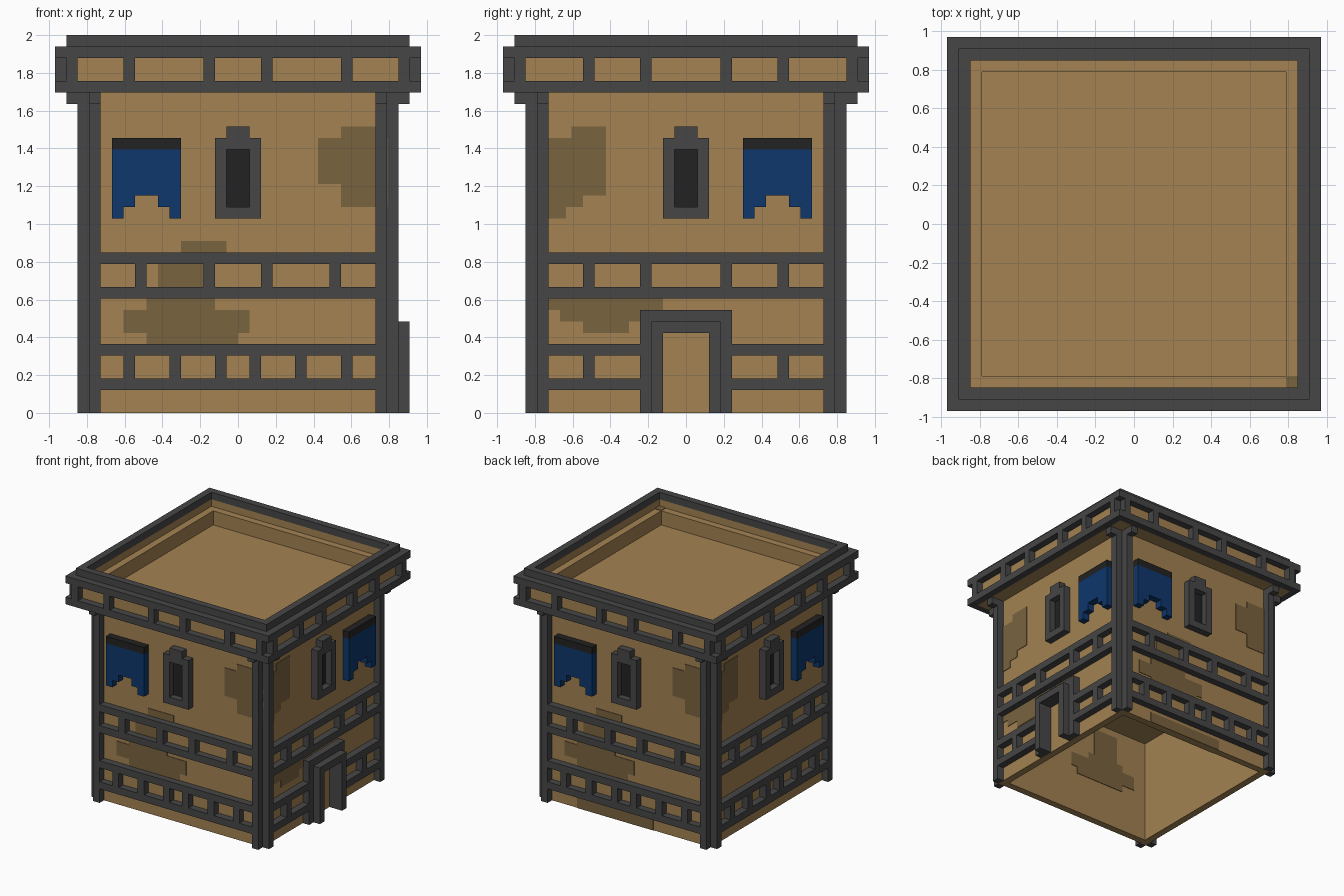
import bpy
import bmesh
import math
from mathutils import Matrix

if "Cube" in bpy.data.objects:
    bpy.data.objects.remove(bpy.data.objects["Cube"], do_unlink=True)

U = 2 / 33          # one block of the building grid
PLATE = 0.08        # thickness of painted plates, in blocks


def material(name, rgb):
    m = bpy.data.materials.new(name)
    m.use_nodes = True
    m.diffuse_color = (*rgb, 1)
    bsdf = m.node_tree.nodes["Principled BSDF"]
    bsdf.inputs["Base Color"].default_value = (*rgb, 1)
    bsdf.inputs["Roughness"].default_value = 0.9
    return m


TAN = material("tan_plaster", (0.367, 0.223, 0.084))
STAIN = material("stained_plaster", (0.195, 0.125, 0.051))
TIMBER = material("dark_timber", (0.061, 0.061, 0.061))
BLUE = material("blue_cloth", (0.0044, 0.038, 0.147))
BLACK = material("black", (0.016, 0.016, 0.016))


def build(name, mat, boxes, side=0):
    """Boxes are (a0, a1, z0, z1, d0, d1): along the side, height, distance out.
    Sides: 0 front, 1 left (+x), 2 back, 3 right (-x)."""
    bm = bmesh.new()
    rot = Matrix.Rotation(side * math.pi / 2, 4, 'Z')
    for a0, a1, z0, z1, d0, d1 in boxes:
        size = Matrix.Diagonal(((a1 - a0) * U, (d1 - d0) * U, (z1 - z0) * U, 1))
        centre = Matrix.Translation(((a0 + a1) * U / 2, -(d0 + d1) * U / 2, (z0 + z1) * U / 2))
        bmesh.ops.create_cube(bm, size=1, matrix=rot @ centre @ size)
    mesh = bpy.data.meshes.new(name)
    bm.to_mesh(mesh)
    bm.free()
    mesh.materials.append(mat)
    ob = bpy.data.objects.new(name, mesh)
    bpy.context.collection.objects.link(ob)
    return ob


def ring(name, mat, inner, outer, z0, z1):
    """Square ring of four bars without overlaps."""
    boxes = []
    for s in (-1, 1):
        lo, hi = sorted((s * inner, s * outer))
        boxes.append((-outer, outer, z0, z1, lo, hi))
        boxes.append((lo, hi, z0, z1, -inner, inner))
    return build(name, mat, boxes)


def railing(spans, z0, z1, posts, d0):
    """Two rails with short posts between them."""
    boxes = []
    for a0, a1 in spans:
        boxes += [(a0, a1, z0, z0 + 1, d0, d0 + 1), (a0, a1, z1 - 1, z1, d0, d0 + 1)]
    return boxes + [(p, p + 1, z0 + 1, z1 - 1, d0, d0 + 1) for p in posts]


# Hollow body, storey floor and sunken roof
ring("walls", TAN, 12, 13, 0, 28)
build("storey_floor", TAN, [(-12, 12, 15, 16, -12, 12)])
build("roof_floor", TAN, [(-13, 13, 28, 29, -13, 13)])
ring("roof_ledge", TAN, 13, 14, 28, 31)
ring("parapet_wall", TAN, 14, 15, 28, 32)
ring("parapet_cap", TIMBER, 14, 15, 32, 33)
ring("parapet_lower_rail", TIMBER, 15, 16, 28, 29)
ring("parapet_upper_rail", TIMBER, 15, 16, 31, 32)
build("ledge_stain", STAIN, [(13, 14, 31, 31 + PLATE, 13, 14)])

# Stain patches as (a0, a1, z0, z1)
FRONT_STAINS = [(-10, 1, 7, 9), (-8, -2, 9, 10), (-8, 0, 6, 7), (-7, -3, 10, 14),
                (-5, -1, 14, 15), (9, 12, 24, 25), (7, 13, 20, 24), (9, 13, 18, 20)]
SIDE_STAINS = [(-10, -7, 24, 25), (-13, -7, 19, 24), (-13, -9, 18, 19), (-13, -10.5, 17, 18)]
STAINS = [FRONT_STAINS,
          SIDE_STAINS + [(-12, -2, 9, 10), (-11, -4, 8, 9), (-9, -5, 7, 8)],
          FRONT_STAINS + [(-8, 4, 0, 1.5)],
          SIDE_STAINS]

for side, label in enumerate(("front", "left", "back", "right")):
    across = side % 2 == 1
    m = 1 if across else -1          # which way the banner sits

    def part(name, mat, boxes):
        build(f"{label}_{name}", mat, boxes, side)

    # Corner posts with brackets under the parapet
    posts = []
    for a in (-13, 12):
        posts += [(a, a + 1, 0, 28, 13, 14), (a, a + 1, 27, 28, 14, 15)]
    part("corner_posts", TIMBER, posts)

    # Middle and lower railings
    mid = (-9, -4, 3, 8) if across else (-9, -3, 2, 8)
    part("middle_railing", TIMBER, railing([(-12, 12)], 10, 14, mid, 13))
    if side == 1:
        low = railing([(-12, -4), (4, 12)], 2, 6, (-9, 8), 13)
    else:
        low = railing([(-12, 12)], 2, 6, (-10, -6, -2, 1, 5, 9), 13)
    part("lower_railing", TIMBER, low)

    # Short posts between the parapet rails
    top = (-15, -9, -4, 3, 8, 14) if across else (-15, -10, -3, 2, 9, 14)
    part("parapet_posts", TIMBER, [(p, p + 1, 29, 31, 15, 16) for p in top])

    # Window frame and dark pane
    part("window_frame", TIMBER, [(-2, -1, 17, 24, 13, 14), (1, 2, 17, 24, 13, 14),
                                  (-1, 1, 17, 18, 13, 14), (-1, 1, 23, 25, 13, 14)])
    part("window_pane", BLACK, [(-1, 1, 18, 23, 13, 13 + PLATE)])

    # Hanging banner with a stepped lower edge
    c = 8 * m
    cloth = [(c - 3, c + 3, 19, 23, 13, 14)]
    for s in (-1, 1):
        for inner, z in ((1, 18), (2, 17)):
            lo, hi = sorted((c + s * inner, c + s * 3))
            cloth.append((lo, hi, z, z + 1, 13, 14))
    part("banner_cloth", BLUE, cloth)
    part("banner_rod", BLACK, [(c - 3, c + 3, 23, 24, 13, 14)])

    # Stains outside, and inside on the ground storey
    stains = [(*r, 13, 13 + PLATE) for r in STAINS[side]]
    stains += [(max(a0, -12), min(a1, 12), z0, z1, 12 - PLATE, 12)
               for a0, a1, z0, z1 in STAINS[side] if z1 < 15]
    part("wall_stains", STAIN, stains)

# Doorway on the left side: a flat outer frame and a raised inner frame
build("door_outer_frame", TIMBER, [(-4, -3, 0, 9, 13, 14), (3, 4, 0, 9, 13, 14),
                                   (-3, 3, 8, 9, 13, 14)], 1)
build("door_inner_frame", TIMBER, [(-3, -2, 0, 8, 13, 15), (2, 3, 0, 8, 13, 15),
                                   (-2, 2, 7, 8, 13, 15)], 1)
